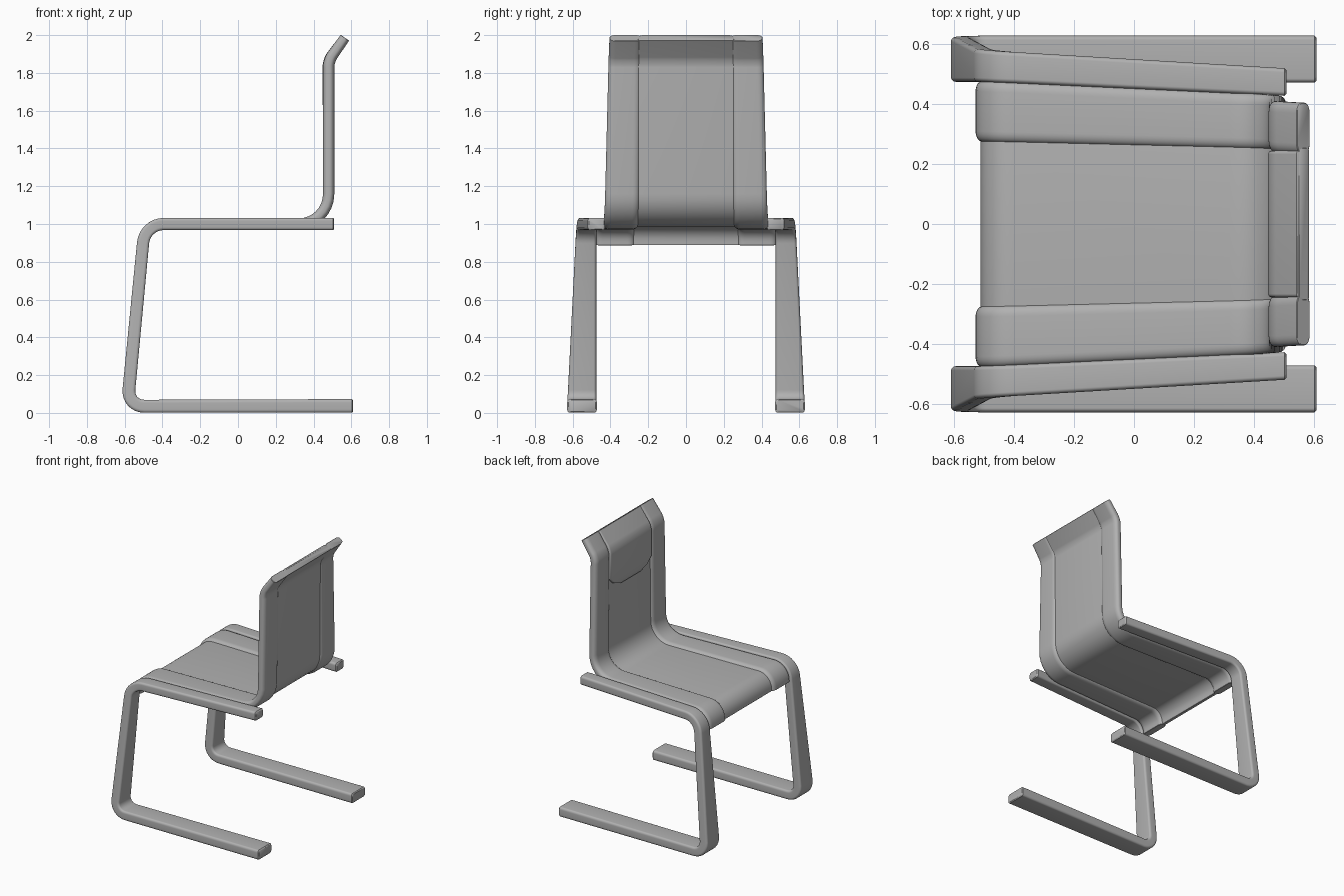
import bpy, bmesh, math
from mathutils import Vector

if "Cube" in bpy.data.objects:
    bpy.data.objects.remove(bpy.data.objects["Cube"])

# Mid-dark grey shared by every part
grey = bpy.data.materials.new("dark_grey")
grey.diffuse_color = (0.44, 0.44, 0.44, 1)
grey.use_nodes = True
grey.node_tree.nodes["Principled BSDF"].inputs["Base Color"].default_value = grey.diffuse_color


def fillet(points, steps=8):
    """Round path corners. Point: (x, z, y_inner, y_outer, thickness, corner_length)."""
    out = []
    for i, p in enumerate(points):
        v = Vector(p[:5])
        if p[5] == 0:
            out.append(v)
            continue
        ends = []
        for q in (points[i - 1], points[i + 1]):
            q = Vector(q[:5])
            length = math.hypot(q[0] - v[0], q[1] - v[1])
            ends.append(v.lerp(q, p[5] / length))
        a, b = ends
        c, d = a.lerp(v, 0.56), b.lerp(v, 0.56)
        for s in range(steps + 1):
            t = s / steps
            u = 1 - t
            out.append(a * u**3 + c * (3 * u * u * t) + d * (3 * u * t * t) + b * t**3)
    return out


def section(y0, y1, t, ry, rt, seg=6):
    """Rounded rectangle with elliptical corners, as (y, offset) pairs."""
    ry = min(ry, (y1 - y0) / 2 * 0.98)
    rn = rt * t / 2
    pts = []
    for k, (cy, cn) in enumerate(((y1 - ry, t / 2 - rn), (y0 + ry, t / 2 - rn),
                                  (y0 + ry, rn - t / 2), (y1 - ry, rn - t / 2))):
        for s in range(seg + 1):
            a = math.pi / 2 * (k + s / seg)
            pts.append((cy + ry * math.cos(a), cn + rn * math.sin(a)))
    return pts


def sweep(name, points, ry, rt, mirror=False, edge=0.006):
    path = fillet(points)
    # small softened rim at both ends
    for at_start in (True, False):
        e, n = (path[0], path[1]) if at_start else (path[-1], path[-2])
        rim = e.copy()
        rim[2] += edge
        rim[3] -= edge
        rim[4] -= 2 * edge
        length = math.hypot(n[0] - e[0], n[1] - e[1])
        moved = e.lerp(n, edge / length)
        if at_start:
            path[0:1] = [rim, moved]
        else:
            path[-1:] = [moved, rim]
    bm = bmesh.new()
    rings = []
    for i, p in enumerate(path):
        prev, nxt = path[max(i - 1, 0)], path[min(i + 1, len(path) - 1)]
        tan = Vector((nxt[0] - prev[0], nxt[1] - prev[1])).normalized()
        nx, nz = -tan.y, tan.x
        rings.append([bm.verts.new((p[0] + nx * o, y, p[1] + nz * o))
                      for y, o in section(p[2], p[3], p[4], ry, rt)])
    m = len(rings[0])
    for a, b in zip(rings, rings[1:]):
        for j in range(m):
            k = (j + 1) % m
            bm.faces.new((a[j], a[k], b[k], b[j]))
    bm.faces.new(rings[0])
    bm.faces.new(rings[-1])
    bmesh.ops.remove_doubles(bm, verts=bm.verts, dist=1e-5)
    bmesh.ops.recalc_face_normals(bm, faces=bm.faces)
    mesh = bpy.data.meshes.new(name)
    bm.to_mesh(mesh)
    bm.free()
    mesh.materials.append(grey)
    ob = bpy.data.objects.new(name, mesh)
    bpy.context.collection.objects.link(ob)
    if mirror:
        mod = ob.modifiers.new("Mirror", "MIRROR")
        mod.use_axis = (False, True, False)
    bpy.ops.object.select_all(action="DESELECT")
    ob.select_set(True)
    bpy.context.view_layer.objects.active = ob
    bpy.ops.object.shade_smooth_by_angle(angle=math.radians(40))
    return ob


# Cantilever side frames: rail, leaning leg and floor runner
sweep("side_frames", [
    (0.509, 1.0, 0.428, 0.52, 0.066, 0),
    (-0.493, 1.0, 0.475, 0.58, 0.064, 0.1),
    (-0.586, 0.035, 0.475, 0.629, 0.068, 0.09),
    (0.609, 0.037, 0.472, 0.629, 0.072, 0),
], ry=0.014, rt=0.5, mirror=True)

# Padded bolsters along both sides of seat and back
sweep("side_bolsters", [
    (-0.502, 0.889, 0.275, 0.478, 0.055, 0),
    (-0.493, 1.0, 0.275, 0.478, 0.058, 0.09),
    (0.48, 1.0, 0.25, 0.432, 0.06, 0.16),
    (0.48, 1.865, 0.24, 0.41, 0.06, 0.035),
    (0.566, 1.986, 0.235, 0.405, 0.054, 0),
], ry=0.035, rt=0.8, mirror=True, edge=0.002)

# Thin panel between the bolsters
sweep("seat_and_back_panel", [
    (-0.501, 0.889, -0.29, 0.29, 0.024, 0),
    (-0.493, 1.0, -0.29, 0.29, 0.024, 0.09),
    (0.48, 1.0, -0.265, 0.265, 0.03, 0.16),
    (0.485, 1.865, -0.26, 0.26, 0.036, 0.035),
    (0.569, 1.984, -0.255, 0.255, 0.042, 0),
], ry=0.01, rt=0.6, edge=0.002)

# Headrest cushion on the front of the back, with a rounded lower edge
sweep("headrest", [
    (0.472, 1.585, -0.12, 0.12, 0.036, 0),
    (0.470, 1.615, -0.2, 0.2, 0.042, 0),
    (0.469, 1.66, -0.245, 0.245, 0.042, 0),
    (0.469, 1.868, -0.245, 0.245, 0.042, 0.035),
    (0.558, 1.99, -0.245, 0.245, 0.036, 0),
], ry=0.012, rt=0.6, edge=0.002)
